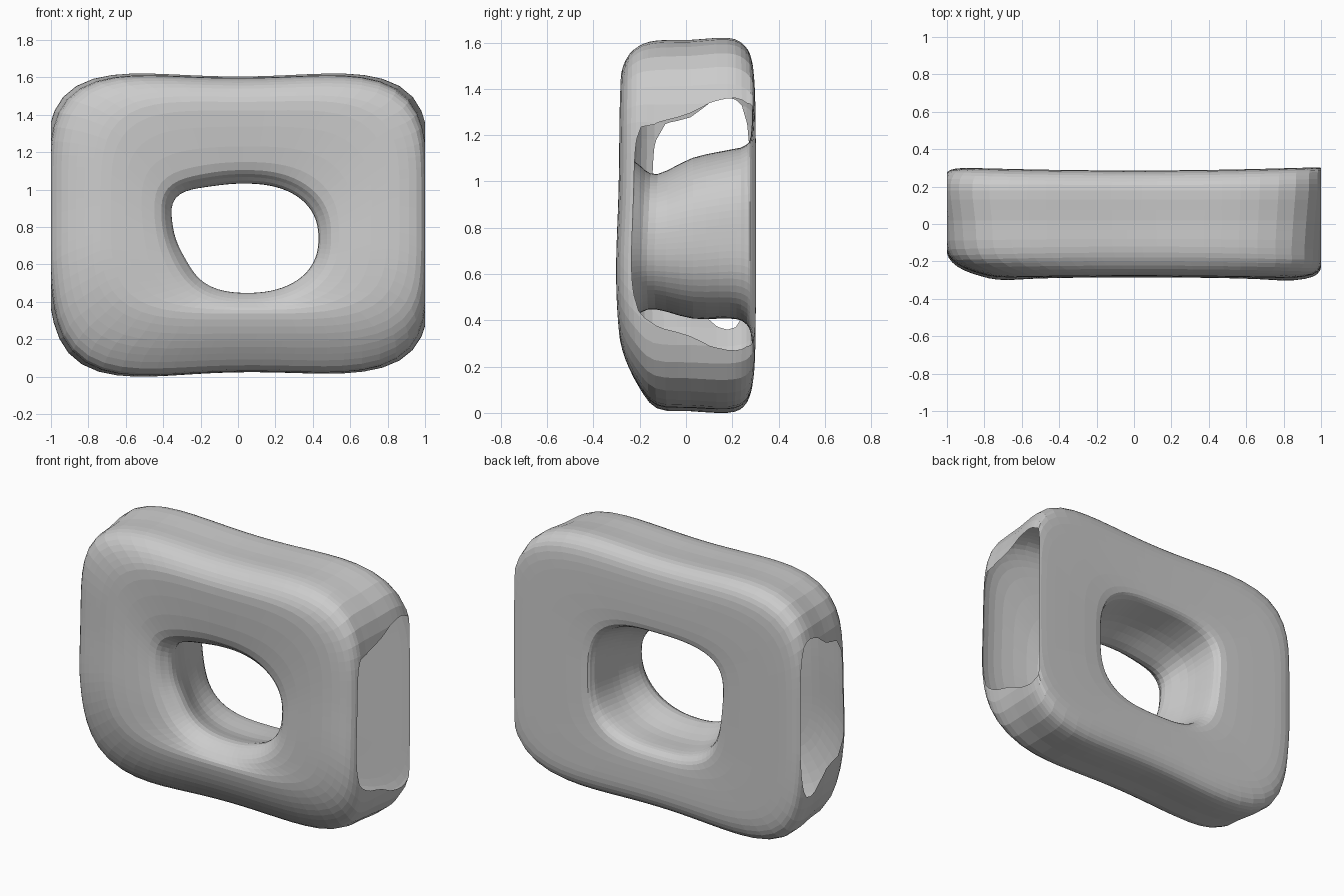
import bpy, bmesh
from math import sin, cos, pi, exp, radians

if "Cube" in bpy.data.objects:
    bpy.data.objects.remove(bpy.data.objects["Cube"])

ANGLES, STEPS = 80, 3

# Section rings around the tube: y, x left, x right, z bottom, z top, squareness, hole irregularity
RINGS = [
    # front face and rounded outer front edge
    (-0.278, -0.68, 0.80, 0.34, 1.43, 4.0, 0.0),
    (-0.255, -0.82, 0.955, 0.23, 1.53, 4.5, 0.0),
    (-0.200, -0.945, 1.003, 0.12, 1.585, 5.0, 0.0),
    (-0.120, -1.003, 1.010, 0.03, 1.61, 5.0, 0.0),
    # outer wall
    (0.020, -1.013, 1.016, 0.02, 1.612, 5.2, 0.0),
    (0.180, -1.027, 1.026, 0.015, 1.62, 5.4, 0.0),
    # tighter back edge and flat back face
    (0.245, -1.010, 1.026, 0.04, 1.59, 5.4, 0.0),
    (0.280, -0.955, 1.018, 0.11, 1.52, 5.2, 0.0),
    (0.287, -0.80, 0.88, 0.22, 1.38, 4.5, 0.0),
    (0.281, -0.50, 0.54, 0.345, 1.20, 3.2, 0.3),
    # hole from back to front
    (0.250, -0.445, 0.485, 0.395, 1.155, 3.0, 0.4),
    (0.190, -0.43, 0.47, 0.41, 1.14, 2.8, 0.5),
    (0.030, -0.41, 0.455, 0.41, 1.105, 2.5, 0.7),
    (-0.120, -0.36, 0.43, 0.45, 1.035, 2.3, 1.0),
    (-0.195, -0.385, 0.46, 0.43, 1.07, 2.3, 0.9),
    (-0.252, -0.455, 0.54, 0.385, 1.15, 2.5, 0.6),
]


def bump(t, centre, width):
    d = (t - radians(centre) + pi) % (2 * pi) - pi
    return exp(-(d / radians(width)) ** 2)


def ring_point(ring, t):
    y, xl, xr, zb, zt, n, odd = ring
    r = (abs(cos(t)) ** n + abs(sin(t)) ** n) ** (-1 / n)
    r *= 1 + odd * (0.14 * bump(t, 140, 18) - 0.14 * bump(t, -153, 32))
    x = (xl + xr) / 2 + (xr - xl) / 2 * cos(t) * r
    z = (zb + zt) / 2 + (zt - zb) / 2 * sin(t) * r
    # hand-shaped unevenness: lumpy top and bottom, cut lower left, bowed faces
    edge = max(0, abs(z - 0.81) - 0.5) / 0.3
    if odd == 0:
        z += edge * (0.012 * cos(2 * pi * x / 1.45 + pi) * (1 if z > 0.81 else -1)
                     + (0.016 * x if z < 0.81 else 0))
        if x < 0 and z < 0.65:
            x *= 1 - 0.06 * (0.65 - z)
    if y < -0.1:
        y -= 0.014 * exp(-((z - 0.6) / 0.3) ** 2) + 0.015 * x * x
    elif y > 0.2:
        y += 0.018 * x * x
    return x, y, z


def spline(a, b, c, d, u):
    return tuple(0.5 * (2 * q + (r - p) * u + (2 * p - 5 * q + 4 * r - s) * u * u
                        + (3 * q - p - 3 * r + s) * u ** 3)
                 for p, q, r, s in zip(a, b, c, d))


# Hollow skin swept around the hole
bm = bmesh.new()
grid = []
count = len(RINGS)
for i in range(count):
    near = [RINGS[(i + k) % count] for k in (-1, 0, 1, 2)]
    for s in range(STEPS):
        row = []
        for j in range(ANGLES):
            t = 2 * pi * (j + 0.5) / ANGLES
            row.append(bm.verts.new(spline(*[ring_point(g, t) for g in near], s / STEPS)))
        grid.append(row)
for i in range(len(grid)):
    a, b = grid[i], grid[(i + 1) % len(grid)]
    for j in range(ANGLES):
        k = (j + 1) % ANGLES
        bm.faces.new((a[j], a[k], b[k], b[j]))

# Both side ends are sliced off and left open
for side in (-1, 1):
    bmesh.ops.bisect_plane(bm, geom=bm.verts[:] + bm.edges[:] + bm.faces[:], dist=1e-5,
                           plane_co=(side, 0, 0), plane_no=(side, 0, 0), clear_outer=True)
bmesh.ops.recalc_face_normals(bm, faces=bm.faces[:])

# Stand on the ground
low = min(v.co.z for v in bm.verts)
mid = (min(v.co.y for v in bm.verts) + max(v.co.y for v in bm.verts)) / 2
for v in bm.verts:
    v.co.z -= low
    v.co.y -= mid

mesh = bpy.data.meshes.new("block_with_hole")
bm.to_mesh(mesh)
bm.free()
bpy.context.collection.objects.link(bpy.data.objects.new("block_with_hole", mesh))
